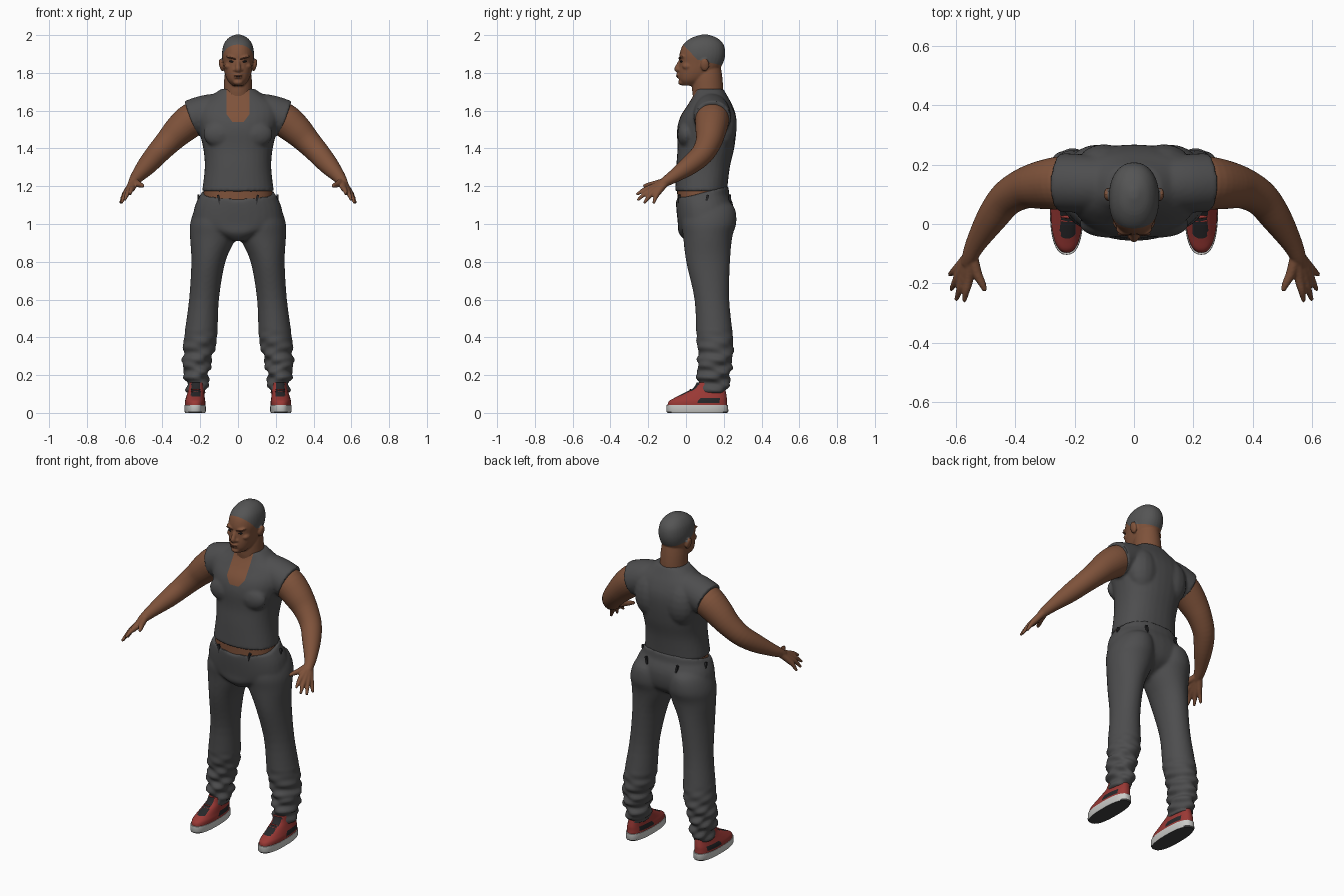
import bpy, bmesh
from math import sin, cos, pi, radians, copysign
from mathutils import Vector, Matrix

default = bpy.data.objects.get("Cube")
if default:
    bpy.data.objects.remove(default)


def material(name, colour):
    mat = bpy.data.materials.new(name)
    mat.use_nodes = True
    mat.diffuse_color = (*colour, 1)
    mat.node_tree.nodes["Principled BSDF"].inputs["Base Color"].default_value = (*colour, 1)
    return mat


SKIN = material("brown skin", (.21, .085, .043))
DARK_SKIN = material("dark skin", (.1, .038, .022))
CLOTH = material("grey cloth", (.075, .075, .077))
HAIR = material("short grey hair", (.09, .09, .09))
BLACK = material("black trim", (.02, .02, .022))
RED = material("red leather", (.32, .04, .035))
WHITE = material("white rubber", (.6, .6, .58))
RUBBER = material("dark rubber", (.05, .05, .05))


def spline(rows, steps):
    """Smooth a list of section rows with Catmull-Rom interpolation."""
    rows = [Vector(r) for r in rows]
    ends = [rows[0]] + rows + [rows[-1]]
    out = []
    for a, b, c, d in zip(ends, ends[1:], ends[2:], ends[3:]):
        for i in range(steps):
            t = i / steps
            out.append(b + (c - a) * t / 2 + (a * 2 - b * 5 + c * 4 - d) * t * t / 2
                       + (b * 3 - a - c * 3 + d) * t ** 3 / 2)
    return out + [rows[-1]]


def loft(bm, rows, side=1, flat=True, power=2, tilt=0, steps=4, n=32):
    """Skin rings given as x, y, z, half width, half depth."""
    rows = spline(rows, steps)
    rings = []
    for i, r in enumerate(rows):
        centre = Vector(r[:3])
        along = Vector((0, 0, 1))
        if not flat:
            along = Vector(rows[min(i + 1, len(rows) - 1)][:3]) - Vector(rows[max(i - 1, 0)][:3])
            along.normalize()
        u = Vector((0, 1, 0)).cross(along).normalized()
        v = along.cross(u)
        ring = []
        for k in range(n):
            c, s = cos(2 * pi * k / n), sin(2 * pi * k / n)
            p = centre + u * r[3] * copysign(abs(c) ** (2 / power), c)
            p += v * r[4] * copysign(abs(s) ** (2 / power), s)
            if i == len(rows) - 1:
                p.z += tilt * (p.y - centre.y)
            ring.append(bm.verts.new((p.x * side, p.y, p.z)))
        rings.append(ring)
    for a, b in zip(rings, rings[1:]):
        for k in range(n):
            bm.faces.new((a[k], a[k - 1], b[k - 1], b[k]))
    bm.faces.new(rings[0])
    bm.faces.new(rings[-1][::-1])


def column(rows):
    """Centred sections given as z, y, half width, half depth."""
    return [(0, y, z, w, d) for z, y, w, d in rows]


def tube(rows):
    return [(*r, r[3]) for r in rows]


def ball(bm, centre, size, roll=0):
    m = Matrix.Translation(centre) @ Matrix.Rotation(roll, 4, 'Y') @ Matrix.Diagonal((*size, 1))
    bmesh.ops.create_uvsphere(bm, u_segments=16, v_segments=10, radius=1, matrix=m)


def make(name, bm, mats, voxel=0, smooth=4):
    bmesh.ops.recalc_face_normals(bm, faces=bm.faces[:])
    mesh = bpy.data.meshes.new(name)
    bm.to_mesh(mesh)
    bm.free()
    for m in mats:
        mesh.materials.append(m)
    ob = bpy.data.objects.new(name, mesh)
    bpy.context.collection.objects.link(ob)
    bpy.ops.object.select_all(action='DESELECT')
    ob.select_set(True)
    bpy.context.view_layer.objects.active = ob
    if voxel:
        mod = ob.modifiers.new("blend", 'REMESH')
        mod.mode, mod.voxel_size = 'VOXEL', voxel
        soft = ob.modifiers.new("soften", 'SMOOTH')
        soft.factor, soft.iterations = .5, smooth
        for label in ("blend", "soften"):
            bpy.ops.object.modifier_apply(modifier=label)
    bpy.ops.object.shade_smooth_by_angle(angle=radians(45))
    return ob


def paint(ob, cuts, rule):
    """Cut along planes, then give material 1 to faces whose centre obeys the rule."""
    bm = bmesh.new()
    bm.from_mesh(ob.data)
    for point, normal in cuts:
        bmesh.ops.bisect_plane(bm, geom=bm.verts[:] + bm.edges[:] + bm.faces[:], dist=1e-5,
                               plane_co=point, plane_no=normal)
    for f in bm.faces:
        f.material_index = int(rule(f.calc_center_median()))
    bm.to_mesh(ob.data)
    bm.free()


# Head with neck, ears, nose and lips blended together
bm = bmesh.new()
loft(bm, column([(1.6, .12, .085, .07), (1.7, .115, .076, .082), (1.78, .112, .072, .08),
                 (1.86, .11, .06, .07)]))
loft(bm, column([(1.732, .02, .028, .035), (1.76, .035, .055, .07), (1.8, .06, .071, .1),
                 (1.85, .08, .08, .115), (1.9, .087, .085, .121), (1.95, .092, .076, .107),
                 (1.985, .097, .05, .068), (2.003, .1, .012, .015)]), power=2.2)
loft(bm, tube([(0, -.022, 1.875, .01), (0, -.04, 1.84, .012), (0, -.046, 1.82, .016),
               (0, -.035, 1.808, .012)]), flat=False)
ball(bm, (0, -.037, 1.79), (.024, .015, .007))
ball(bm, (0, -.035, 1.777), (.022, .015, .007))
ball(bm, (0, -.022, 1.75), (.026, .02, .016))
for s in (1, -1):
    ball(bm, (s * .088, .1, 1.842), (.012, .023, .034), s * .2)
    ball(bm, (s * .03, -.018, 1.882), (.033, .02, .009), s * -.2)
    ball(bm, (s * .017, -.034, 1.816), (.01, .012, .008))
    ball(bm, (s * .05, .01, 1.835), (.022, .03, .02))
head = make("head_and_neck", bm, [SKIN, HAIR], .005, 3)
paint(head, [((0, -.02, 1.955), (0, .085, .08)), ((0, .06, 1.87), (0, .035, .15))],
      lambda p: (p.y + .02) * .085 + (p.z - 1.955) * .08 > 0
      and (p.y - .06) * .035 + (p.z - 1.87) * .15 > 0 and abs(p.x) < .09)

# Eyes, brows and lip colour
for s, side in ((1, "left"), (-1, "right")):
    for part, z, y, size, roll, mat in (("eye", 1.86, -.024, (.015, .008, .005), .1, BLACK),
                                        ("brow", 1.878, -.033, (.024, .007, .004), .25, DARK_SKIN)):
        bm = bmesh.new()
        ball(bm, (s * .033, y, z), size, -s * roll)
        make(f"{side}_{part}", bm, [mat])
bm = bmesh.new()
ball(bm, (0, -.047, 1.783), (.022, .006, .004))
make("mouth", bm, [DARK_SKIN])

# Sleeveless shirt with a deep open neckline
bm = bmesh.new()
loft(bm, column([(1.172, .08, .19, .137), (1.3, .09, .176, .142), (1.4, .105, .184, .15),
                 (1.5, .11, .208, .157), (1.57, .118, .222, .147), (1.63, .127, .21, .118),
                 (1.68, .128, .14, .09), (1.715, .123, .09, .075)]), power=2.3)
for s in (1, -1):
    loft(bm, tube([(.08, .135, 1.605, .09), (.17, .137, 1.585, .098), (.25, .14, 1.558, .099)]),
         s, flat=False)
    ball(bm, (s * .09, .0, 1.475), (.095, .046, .07))
    ball(bm, (s * .1, .195, 1.52), (.095, .075, .13))
shirt = make("shirt", bm, [CLOTH, SKIN], .009)
paint(shirt, [((.06, 0, 0), (1, 0, 0)), ((-.06, 0, 0), (1, 0, 0)), ((0, 0, 1.54), (0, 0, 1)),
              ((.03, 0, 1.54), (.04, 0, -.03)), ((-.03, 0, 1.54), (-.04, 0, -.03))],
      lambda p: p.y < .1 and abs(p.x) < .06 and p.z > 1.54
      and (abs(p.x) - .03) * .04 < (p.z - 1.54) * .03)

# Bare strip of waist
bm = bmesh.new()
loft(bm, column([(1.08, .085, .185, .13), (1.2, .083, .18, .13)]), power=2.3)
make("waist", bm, [SKIN])

# Trousers: pelvis and two legs blended, with folds toward the hems
bm = bmesh.new()
loft(bm, column([(.91, .06, .04, .06), (.95, .08, .13, .118), (1, .1, .23, .143),
                 (1.09, .1, .23, .152), (1.165, .085, .193, .139)]), power=2.3, tilt=.27)
for s in (1, -1):
    loft(bm, [(.217, .135, .1, .05, .076), (.217, .145, .16, .059, .085),
              (.22, .15, .24, .072, .09), (.211, .157, .31, .08, .092), (.198, .152, .4, .088, .097),
              (.18, .137, .6, .079, .092), (.157, .117, .8, .09, .116), (.132, .115, .93, .122, .13),
              (.127, .122, 1.01, .125, .145), (.12, .125, 1.09, .1, .13), (.11, .12, 1.13, .05, .08)], s)
trousers = make("trousers", bm, [CLOTH], .009, 5)
normals = [v.normal.copy() for v in trousers.data.vertices]
for v, normal in zip(trousers.data.vertices, normals):
    x, y, z = abs(v.co.x), v.co.y, v.co.z
    fade = max(0, min(1, (.45 - z) / .2)) if z > .11 else .3
    fold = sin(75 * z + 30 * x - 18 * y) + .6 * sin(120 * z - 45 * x + 35 * y)
    v.co += normal * fade * fold * .007

# Belt loops
bm = bmesh.new()
for s in (1, -1):
    for x, y, turn in ((.1, -.036, 0), (.209, .11, pi / 2), (.1, .232, 0)):
        m = Matrix.Translation((s * x, y, 1.13)) @ Matrix.Rotation(turn, 4, 'Z')
        m = m @ Matrix.Rotation(s * .25, 4, 'Y') @ Matrix.Diagonal((.012, .012, .05, 1))
        bmesh.ops.create_cube(bm, size=1, matrix=m)
make("belt_loops", bm, [BLACK])

# Arms with hands: finger rows hold a knuckle and a tip
fingers = [((.558, -.185, 1.192), (.573, -.262, 1.155)), ((.575, -.182, 1.18), (.6, -.257, 1.125)),
           ((.588, -.168, 1.172), (.617, -.222, 1.11)), ((.593, -.148, 1.167), (.623, -.172, 1.108))]
for s, side in ((1, "left"), (-1, "right")):
    bm = bmesh.new()
    loft(bm, tube([(.18, .137, 1.575, .085), (.245, .138, 1.55, .09), (.31, .132, 1.497, .082),
                   (.37, .12, 1.435, .069), (.43, .085, 1.37, .06), (.48, .02, 1.312, .052),
                   (.53, -.06, 1.255, .036), (.553, -.108, 1.225, .027), (.565, -.135, 1.207, .02)]),
         s, flat=False)
    for knuckle, tip in fingers:
        k, t = Vector(knuckle), Vector(tip)
        loft(bm, tube([(.551, -.1, 1.228, .02), (*k, .0165), (*((k + t) / 2 + Vector((0, 0, .006))), .0125),
                       (*t, .007)]), s, flat=False, n=16)
    loft(bm, tube([(.548, -.1, 1.228, .02), (.53, -.165, 1.212, .017), (.513, -.2, 1.206, .013),
                   (.502, -.226, 1.2, .008)]), s, flat=False, n=16)
    make(f"{side}_arm", bm, [SKIN], .005, 3)

# Shoes
for s, side in ((1, "left"), (-1, "right")):
    bm = bmesh.new()
    loft(bm, [(.227, .06, 0, .053, .158), (.227, .06, .008, .057, .164), (.227, .06, .042, .056, .163)],
         s, power=2.5, steps=1, n=40)
    sole = make(f"{side}_sole", bm, [WHITE, RUBBER])
    for f in sole.data.polygons:
        f.material_index = int(f.normal.z < -.5)
    bm = bmesh.new()
    loft(bm, [(.227, .06, .03, .054, .158), (.227, .062, .06, .054, .154), (.226, .078, .08, .05, .138),
              (.223, .1, .105, .045, .112), (.22, .122, .13, .042, .085), (.218, .13, .16, .04, .074)],
         s, power=2.4, n=48)
    upper = make(f"{side}_shoe", bm, [RED, BLACK])
    for f in upper.data.polygons:
        p = f.center
        tongue = p.y < .07 and abs(p.x - s * .224) < .024 and p.z > .085
        panel = .07 < p.y < .18 and .055 < p.z < .082
        f.material_index = int(tongue or panel)
    # Laces
    bm = bmesh.new()
    for i in range(4):
        ball(bm, (s * .223, -.015 + .013 * i, .09 + .011 * i), (.026, .005, .003))
    make(f"{side}_laces", bm, [RED])
